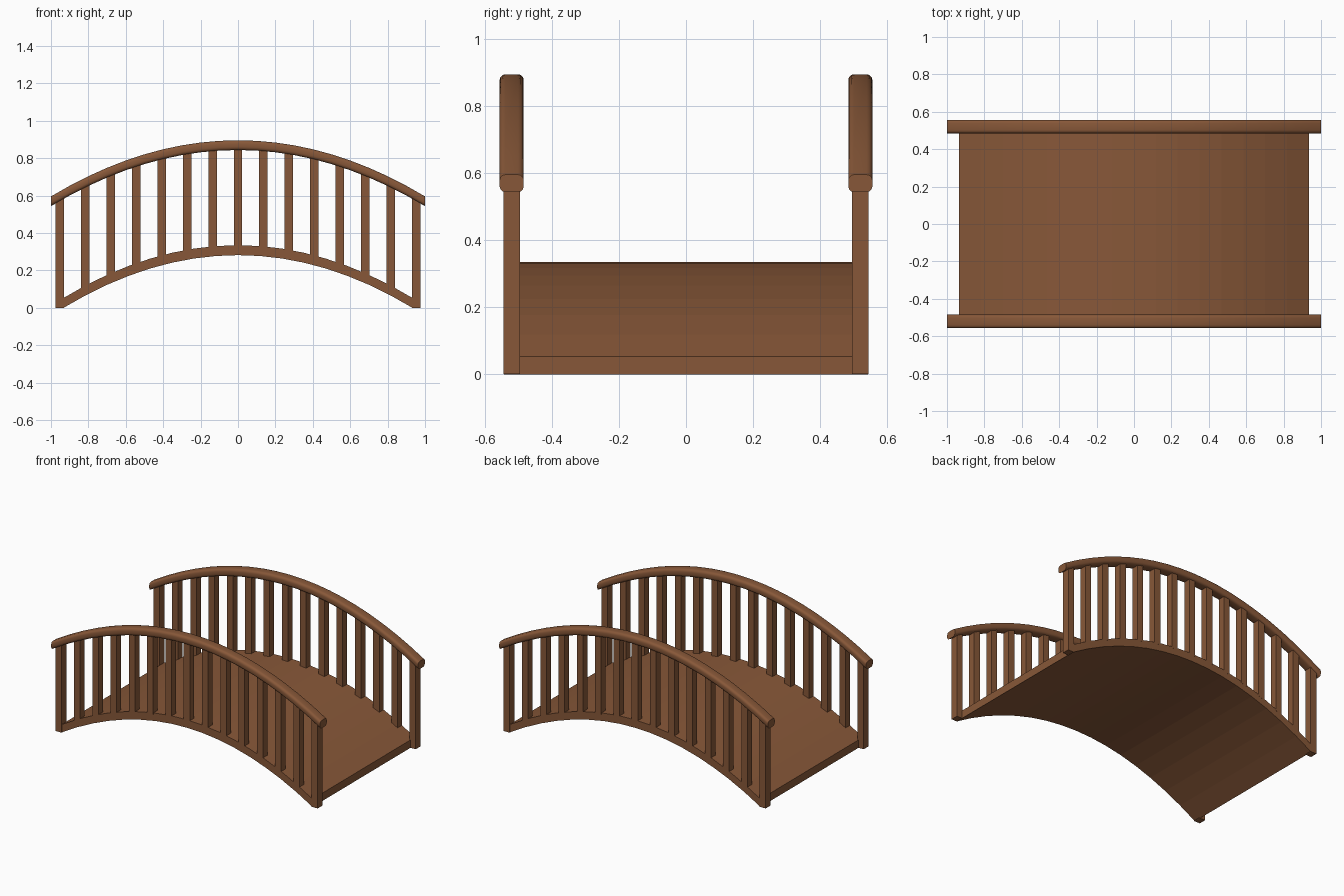
import bpy, bmesh, math

if "Cube" in bpy.data.objects:
    bpy.data.objects.remove(bpy.data.objects["Cube"])

wood = bpy.data.materials.new("brown wood")
wood.diffuse_color = (0.245, 0.097, 0.040, 1)
wood.use_nodes = True
wood.node_tree.nodes["Principled BSDF"].inputs["Base Color"].default_value = wood.diffuse_color


def deck_top(x):
    return 0.335 - 0.28 * (x / 0.93) ** 2


def rail_mid(x):
    return 0.870 - 0.30 * x * x


def make(name, bm, smooth=False):
    bmesh.ops.recalc_face_normals(bm, faces=bm.faces)
    me = bpy.data.meshes.new(name)
    bm.to_mesh(me)
    bm.free()
    me.materials.append(wood)
    ob = bpy.data.objects.new(name, me)
    bpy.context.collection.objects.link(ob)
    if smooth:
        bpy.context.view_layer.objects.active = ob
        ob.select_set(True)
        bpy.ops.object.shade_smooth_by_angle(angle=math.radians(35))
        ob.select_set(False)
    return ob


def sweep(name, section, height, half, segs, smooth):
    """Sweep a y/z section along an arch running in x."""
    bm = bmesh.new()
    rings = []
    for i in range(segs + 1):
        x = -half + 2 * half * i / segs
        rings.append([bm.verts.new((x, y, height(x) + z)) for y, z in section])
    n = len(section)
    for a, b in zip(rings, rings[1:]):
        for j in range(n):
            k = (j + 1) % n
            bm.faces.new((a[j], a[k], b[k], b[j]))
    bm.faces.new(rings[0])
    bm.faces.new(rings[-1][::-1])
    return make(name, bm, smooth)


def rounded(cy, w, h, r, steps=3):
    pts = []
    for q, (sy, sz) in enumerate([(1, 1), (-1, 1), (-1, -1), (1, -1)]):
        for s in range(steps + 1):
            a = math.pi / 2 * (q + s / steps)
            pts.append((cy + sy * (w / 2 - r) + r * math.cos(a),
                        sz * (h / 2 - r) + r * math.sin(a)))
    return pts


# arched walkway
sweep("deck", [(-0.544, -0.053), (0.544, -0.053), (0.544, 0), (-0.544, 0)],
      deck_top, 0.935, 16, False)

for side, label in ((-1, "front"), (1, "back")):
    cy = side * 0.521
    # handrail
    sweep(label + "_handrail", rounded(cy, 0.072, 0.052, 0.017), rail_mid, 1.0, 20, True)
    # balusters, with the end posts reaching the ground
    bm = bmesh.new()
    for i in range(15):
        x = -0.952 + 0.136 * i
        end = i in (0, 14)
        w, d = 0.0225, 0.025 if end else 0.0235
        low, high = [], []
        for dx, dy in ((-w, -d), (w, -d), (w, d), (-w, d)):
            zb = 0 if end else deck_top(x + dx) - 0.01
            low.append(bm.verts.new((x + dx, cy + dy, zb)))
            high.append(bm.verts.new((x + dx, cy + dy, rail_mid(x + dx) - 0.01)))
        bm.faces.new(low[::-1])
        bm.faces.new(high)
        for j in range(4):
            k = (j + 1) % 4
            bm.faces.new((low[j], low[k], high[k], high[j]))
    make(label + "_balusters", bm)
